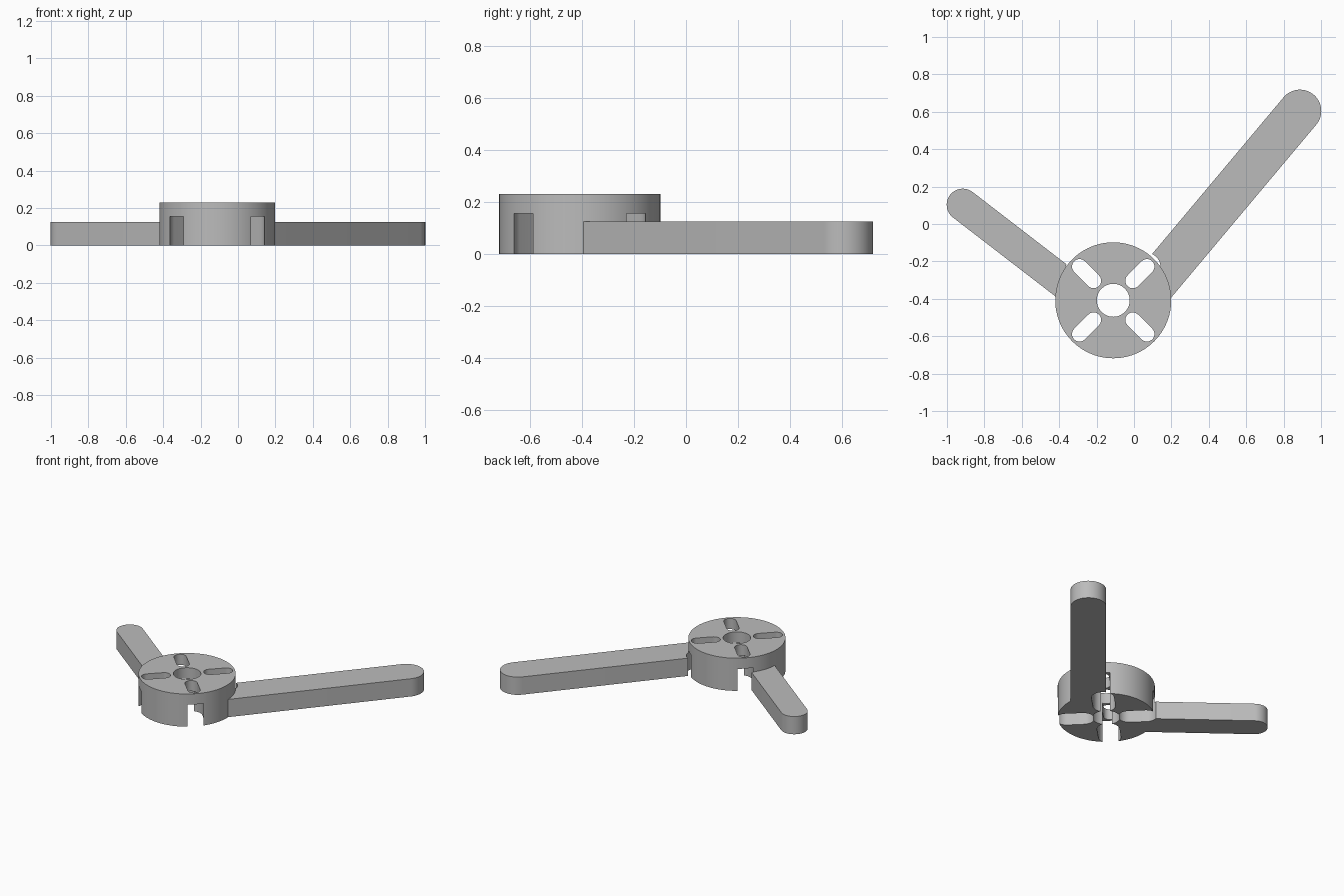
import bpy, bmesh, math
from mathutils import Vector

if "Cube" in bpy.data.objects:
    bpy.data.objects.remove(bpy.data.objects["Cube"], do_unlink=True)

HUB = Vector((-0.111, -0.408))
HUB_R, HUB_H, ARM_H, POCKET_H = 0.31, 0.23, 0.125, 0.155

grey = bpy.data.materials.new("plain_grey")
grey.use_nodes = True
colour = (0.5, 0.5, 0.5, 1)
grey.diffuse_color = colour
grey.node_tree.nodes["Principled BSDF"].inputs["Base Color"].default_value = colour


def arc(centre, radius, start, sweep, steps):
    return [centre + radius * Vector((math.cos(start + sweep * i / steps),
                                      math.sin(start + sweep * i / steps)))
            for i in range(steps + 1)]


def prism(name, outline, z0, z1):
    """Extrude a counter-clockwise outline from z0 to z1."""
    bm = bmesh.new()
    base = bm.faces.new([bm.verts.new((p.x, p.y, z0)) for p in outline])
    top = bmesh.ops.extrude_face_region(bm, geom=[base])["geom"]
    bmesh.ops.translate(bm, vec=(0, 0, z1 - z0),
                        verts=[v for v in top if isinstance(v, bmesh.types.BMVert)])
    bmesh.ops.recalc_face_normals(bm, faces=bm.faces)
    mesh = bpy.data.meshes.new(name)
    bm.to_mesh(mesh)
    bm.free()
    mesh.materials.append(grey)
    ob = bpy.data.objects.new(name, mesh)
    bpy.context.collection.objects.link(ob)
    return ob


def disc(name, radius, z0, z1, steps=96):
    return prism(name, arc(HUB, radius, 0, math.tau, steps)[:-1], z0, z1)


def slot(name, angle, inner, outer, radius, z0, z1):
    """Round-ended radial slot around the hub centre."""
    d = Vector((math.cos(angle), math.sin(angle)))
    half = math.pi / 2
    outline = (arc(HUB + d * outer, radius, angle - half, math.pi, 24)
               + arc(HUB + d * inner, radius, angle + half, math.pi, 24))
    return prism(name, outline, z0, z1)


def arm(name, angle, length, radius, side):
    """Arm with a rounded tip and one edge in line with the hub centre."""
    d = Vector((math.cos(angle), math.sin(angle)))
    n = Vector((-d.y, d.x))
    root = HUB + n * radius * side
    outline = ([root + n * radius, root - n * radius]
               + arc(root + d * length, radius, angle - math.pi / 2, math.pi, 32))
    return prism(name, outline, 0, ARM_H)


def combine(target, tool, operation):
    mod = target.modifiers.new("combine", "BOOLEAN")
    mod.operation, mod.solver, mod.object = operation, "EXACT", tool
    tool.hide_render = True
    bpy.context.view_layer.objects.active = target
    bpy.ops.object.modifier_apply(modifier=mod.name)
    bpy.data.objects.remove(tool, do_unlink=True)


# Round hub with two arms
body = disc("hub_with_arms", HUB_R, 0, HUB_H)
combine(body, arm("long_arm", math.radians(50), 1.417, 0.114, -1), "UNION")
combine(body, arm("short_arm", math.radians(142.4), 0.949, 0.086, 1), "UNION")

# Centre hole, screw slots and the wider pockets below them
combine(body, disc("centre_hole", 0.088, -0.1, 0.4, 64), "DIFFERENCE")
for i in range(4):
    a = math.radians(45 + 90 * i)
    combine(body, slot("screw_slot", a, 0.148, 0.255, 0.04, -0.1, 0.4), "DIFFERENCE")
    combine(body, slot("pocket", a, 0.148, 0.255, 0.072, -0.1, POCKET_H), "DIFFERENCE")

bpy.ops.object.select_all(action="DESELECT")
body.select_set(True)
bpy.context.view_layer.objects.active = body
bpy.ops.object.shade_smooth_by_angle(angle=math.radians(30))
